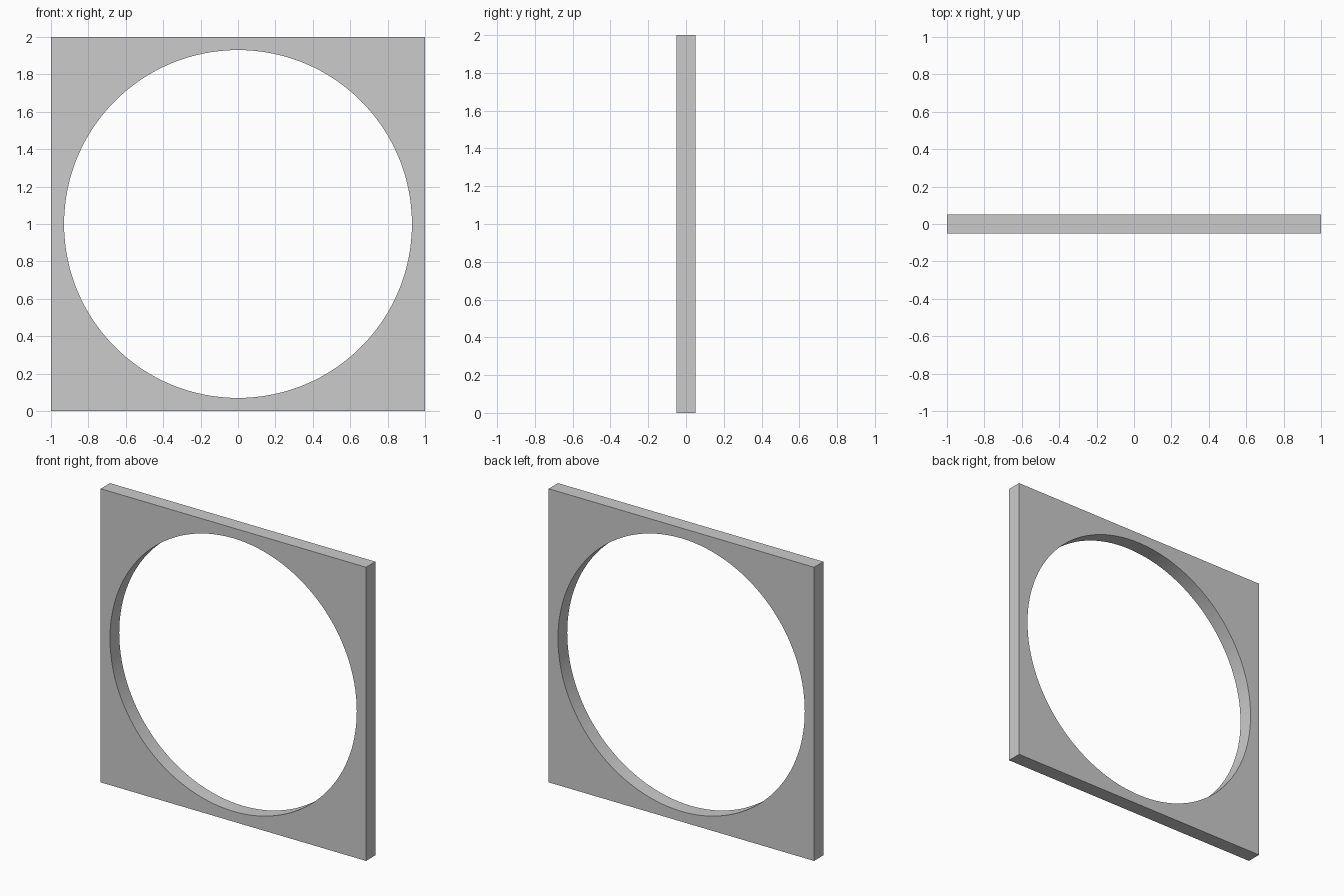
import bpy, bmesh
from math import cos, sin, pi

if "Cube" in bpy.data.objects:
    bpy.data.objects.remove(bpy.data.objects["Cube"])

HALF, RADIUS, DEPTH, SEGMENTS = 1.0, 0.93, 0.05, 128


def loop(bm, y, square):
    """Closed loop of points around the opening, on the circle or the square edge."""
    verts = []
    for i in range(SEGMENTS):
        c, s = cos(2 * pi * i / SEGMENTS), sin(2 * pi * i / SEGMENTS)
        r = HALF / max(abs(c), abs(s)) if square else RADIUS
        verts.append(bm.verts.new((r * c, y, HALF + r * s)))
    return verts


# Square frame with a round opening: four loops bridged into a closed ring
bm = bmesh.new()
loops = [loop(bm, -DEPTH, True), loop(bm, -DEPTH, False),
         loop(bm, DEPTH, False), loop(bm, DEPTH, True)]
for k in range(4):
    a, b = loops[k], loops[(k + 1) % 4]
    for i in range(SEGMENTS):
        j = (i + 1) % SEGMENTS
        bm.faces.new((a[i], a[j], b[j], b[i]))
bmesh.ops.recalc_face_normals(bm, faces=bm.faces)

mesh = bpy.data.meshes.new("round_opening_frame")
bm.to_mesh(mesh)
bm.free()
frame = bpy.data.objects.new("round_opening_frame", mesh)
bpy.context.collection.objects.link(frame)

# Smooth opening wall, crisp outer edges
bpy.context.view_layer.objects.active = frame
frame.select_set(True)
bpy.ops.object.shade_smooth_by_angle(angle=pi / 6)
